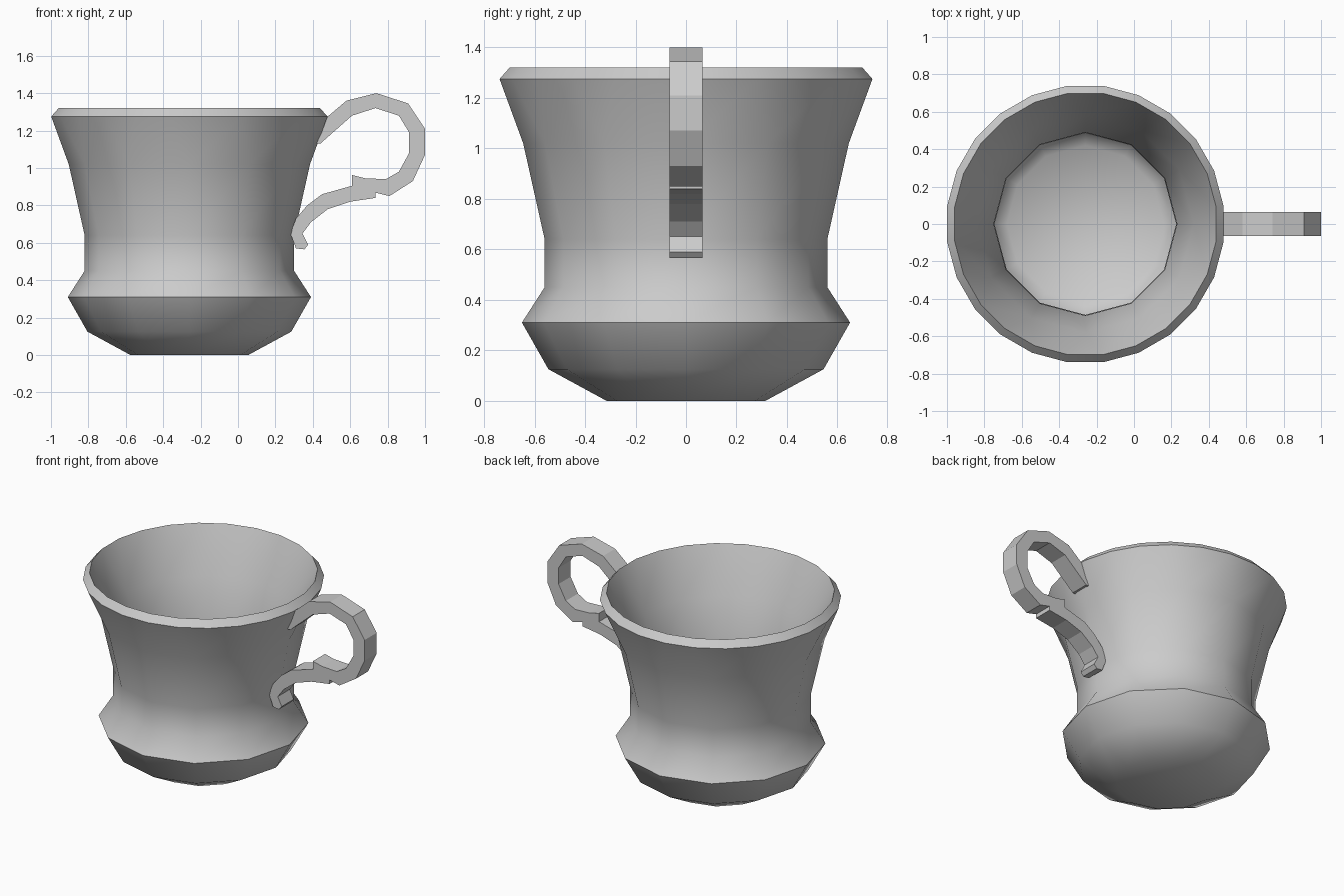
import bpy, bmesh, math

if "Cube" in bpy.data.objects:
    bpy.data.objects.remove(bpy.data.objects["Cube"])

CUP_X = -0.26
SIDES = 12


def add_object(name, bm):
    bmesh.ops.recalc_face_normals(bm, faces=bm.faces)
    mesh = bpy.data.meshes.new(name)
    bm.to_mesh(mesh)
    bm.free()
    obj = bpy.data.objects.new(name, mesh)
    bpy.context.collection.objects.link(obj)
    return obj


# Cup: 12-sided rings; True marks rim rings whose corners split into 24 sides
profile = [
    (0.315, 0.0, False), (0.545, 0.125, False), (0.65, 0.31, False),
    (0.56, 0.45, False), (0.56, 0.64, False), (0.645, 1.02, False),
    (0.745, 1.275, True), (0.705, 1.32, True),
    (0.58, 1.02, False), (0.49, 0.64, False), (0.486, 0.46, False),
    (0.56, 0.31, False), (0.485, 0.18, False), (0.42, 0.12, False),
]
bm = bmesh.new()
rings = []
for r, z, split in profile:
    ring = []
    for i in range(SIDES):
        for s in (-1, 1):
            a = math.radians(i * 360 / SIDES + (7.5 * s if split else 0))
            ring.append(bm.verts.new((CUP_X + r * math.cos(a), r * math.sin(a), z)))
    rings.append(ring)
n = SIDES * 2
for low, high in zip(rings, rings[1:]):
    for i in range(n):
        j = (i + 1) % n
        bm.faces.new((low[i], low[j], high[j], high[i]))
# Base and inner floor, then merge the doubled corners
bm.faces.new(rings[0])
bm.faces.new(rings[-1])
bmesh.ops.remove_doubles(bm, verts=bm.verts, dist=0.0005)
cup = add_object("cup_body", bm)
bpy.context.view_layer.objects.active = cup
cup.select_set(True)
bpy.ops.object.shade_smooth_by_angle(angle=math.radians(50))

# Handle: scroll outline in the xz plane, extruded across y
outline = [
    (0.45, 1.25), (0.58, 1.36), (0.74, 1.40), (0.91, 1.345), (1.0, 1.21),
    (1.0, 1.07), (0.935, 0.93), (0.81, 0.85), (0.735, 0.868), (0.735, 0.84),
    (0.60, 0.82), (0.48, 0.78), (0.39, 0.71), (0.345, 0.65), (0.375, 0.59),
    (0.355, 0.565), (0.31, 0.57), (0.28, 0.65), (0.31, 0.73), (0.37, 0.80),
    (0.45, 0.86), (0.61, 0.905), (0.61, 0.962), (0.68, 0.945), (0.79, 0.94),
    (0.86, 0.98), (0.915, 1.08), (0.915, 1.19), (0.86, 1.28), (0.735, 1.32),
    (0.61, 1.28), (0.44, 1.13), (0.41, 1.13),
]
bm = bmesh.new()
face = bm.faces.new([bm.verts.new((x, -0.065, z)) for x, z in outline])
ext = bmesh.ops.extrude_face_region(bm, geom=[face], use_keep_orig=True)
for v in ext["geom"]:
    if isinstance(v, bmesh.types.BMVert):
        v.co.y = 0.065
add_object("handle", bm)
